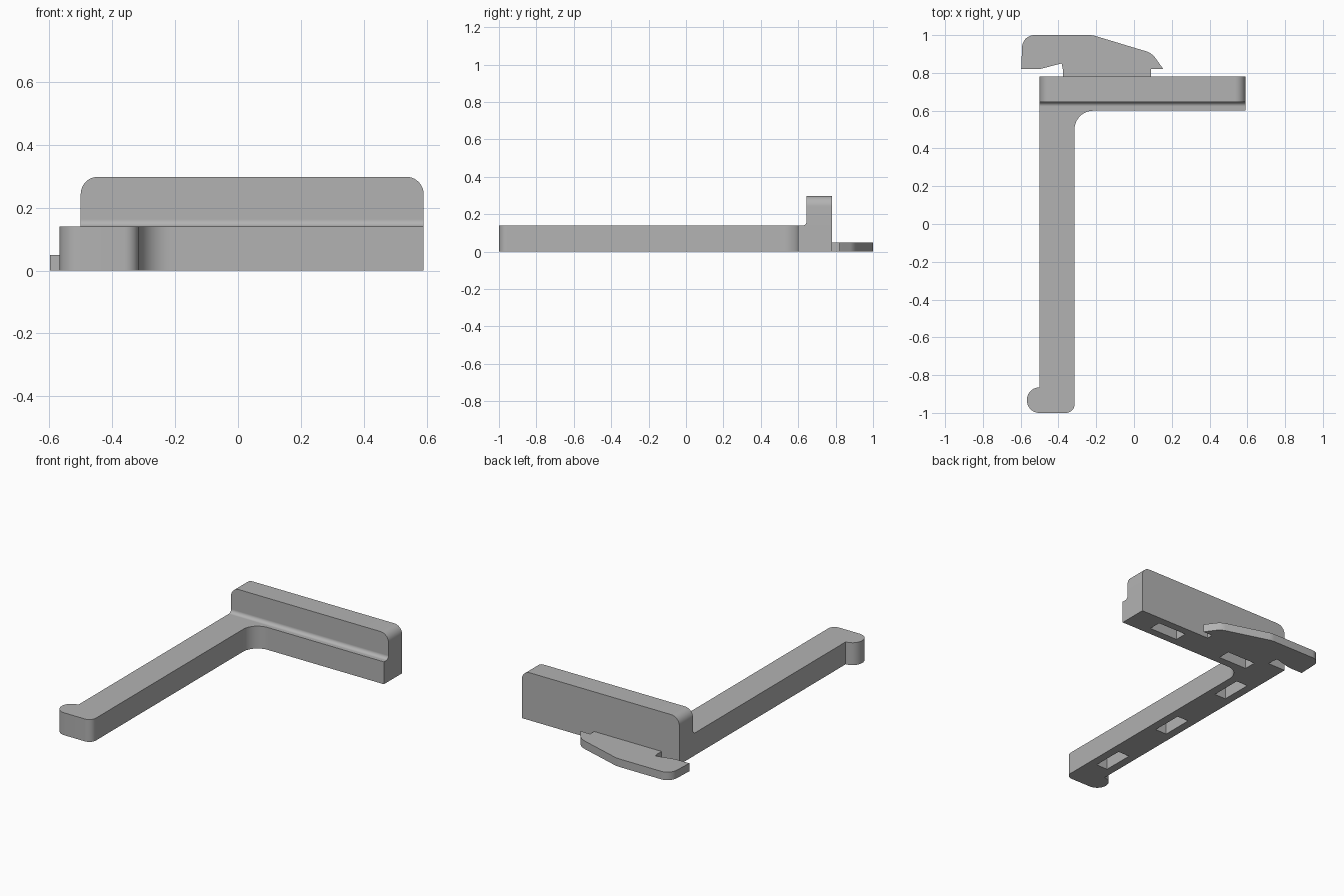
import bpy, bmesh, math
from mathutils import Vector, Matrix

cube = bpy.data.objects.get("Cube")
if cube:
    bpy.data.objects.remove(cube, do_unlink=True)

grey = bpy.data.materials.new("matte_grey")
grey.use_nodes = True
GREY = (0.45, 0.45, 0.45, 1)
grey.diffuse_color = GREY
grey.node_tree.nodes["Principled BSDF"].inputs["Base Color"].default_value = GREY


def rounded(corners, steps=10):
    """Outline from (x, y, radius) corners, each replaced by a tangent arc."""
    out = []
    for i, (x, y, r) in enumerate(corners):
        p = Vector((x, y))
        if r == 0:
            out.append(p)
            continue
        a = (Vector(corners[i - 1][:2]) - p).normalized()
        b = (Vector(corners[(i + 1) % len(corners)][:2]) - p).normalized()
        half = a.angle(b) / 2
        centre = p + (a + b).normalized() * (r / math.sin(half))
        start = p + a * (r / math.tan(half)) - centre
        end = p + b * (r / math.tan(half)) - centre
        sweep = math.pi - 2 * half
        for k in range(steps + 1):
            t = k / steps
            out.append(centre + (start * math.sin((1 - t) * sweep)
                                 + end * math.sin(t * sweep)) / math.sin(sweep))
    return out


def prism(name, outline, low, high, place):
    """Extrude a flat outline; place(u, v, w) maps it to model space."""
    bm = bmesh.new()
    rings = [[bm.verts.new(place(p[0], p[1], w)) for p in outline] for w in (low, high)]
    bm.faces.new(rings[0])
    bm.faces.new(rings[1])
    n = len(outline)
    for i in range(n):
        j = (i + 1) % n
        bm.faces.new((rings[0][i], rings[0][j], rings[1][j], rings[1][i]))
    bmesh.ops.recalc_face_normals(bm, faces=bm.faces)
    return finish(name, bm)


def finish(name, bm):
    mesh = bpy.data.meshes.new(name)
    bm.to_mesh(mesh)
    bm.free()
    mesh.materials.append(grey)
    obj = bpy.data.objects.new(name, mesh)
    bpy.context.collection.objects.link(obj)
    return obj


def activate(obj):
    bpy.ops.object.select_all(action='DESELECT')
    obj.select_set(True)
    bpy.context.view_layer.objects.active = obj


def flat(u, v, w):
    return (u, v, w)


LEFT, RIGHT, BACK, LEDGE = -0.5, 0.59, 0.78, 0.14

# L-shaped base: long arm with a rounded toe, and the bar under the wall
base = prism("l_shaped_base", rounded([
    (LEFT, BACK, 0), (LEFT, -0.865, 0), (-0.567, -0.865, 0.066),
    (-0.567, -1, 0.066), (-0.315, -1, 0.045), (-0.315, 0.6, 0.1),
    (RIGHT, 0.6, 0), (RIGHT, BACK, 0)]), 0, LEDGE, flat)

# Rectangular pockets in the underside
DEPTH = 0.1
bm = bmesh.new()
pockets = [(x, 0.69, 0.2, 0.08) for x in (0.32, -0.21)]
pockets += [(-0.408, y, 0.08, 0.2) for y in (0.4, -0.14, -0.68)]
for x, y, sx, sy in pockets:
    bmesh.ops.create_cube(bm, size=1, matrix=Matrix.Translation((x, y, 0))
                          @ Matrix.Diagonal((sx, sy, 2 * DEPTH, 1)))
cutter = finish("pocket_cutter", bm)
cutter.hide_render = True
cut = base.modifiers.new("pockets", 'BOOLEAN')
cut.operation = 'DIFFERENCE'
cut.solver = 'EXACT'
cut.object = cutter
activate(base)
bpy.ops.object.modifier_apply(modifier=cut.name)
bpy.data.objects.remove(cutter, do_unlink=True)

# Upright wall with rounded upper corners
wall = prism("upright_wall", rounded([
    (LEFT, LEDGE, 0), (RIGHT, LEDGE, 0), (RIGHT, 0.298, 0.055), (LEFT, 0.298, 0.055)]),
    0.645, BACK, lambda u, v, w: (u, w, v))

# Concave fillet where the wall meets the ledge
fillet = prism("wall_fillet", rounded([
    (0.645, LEDGE + 0.022, 0), (0.645, LEDGE, 0.0219), (0.623, LEDGE, 0)])
    + [Vector((0.645, LEDGE))],
    LEFT, RIGHT, lambda u, v, w: (w, u, v))

# Thin double-barbed clip behind the wall
clip = prism("barbed_clip", rounded([
    (-0.597, 0.82, 0), (-0.59, 1, 0.065), (-0.22, 1, 0.12), (0.095, 0.905, 0.1),
    (0.155, 0.82, 0), (0.09, 0.82, 0), (0.09, BACK, 0), (-0.377, BACK, 0),
    (-0.377, 0.82, 0), (-0.383, 0.85, 0), (-0.5, 0.82, 0.1)]), 0, 0.05, flat)

for part in (base, wall, fillet, clip):
    activate(part)
    bpy.ops.object.shade_smooth_by_angle(angle=math.radians(30))
